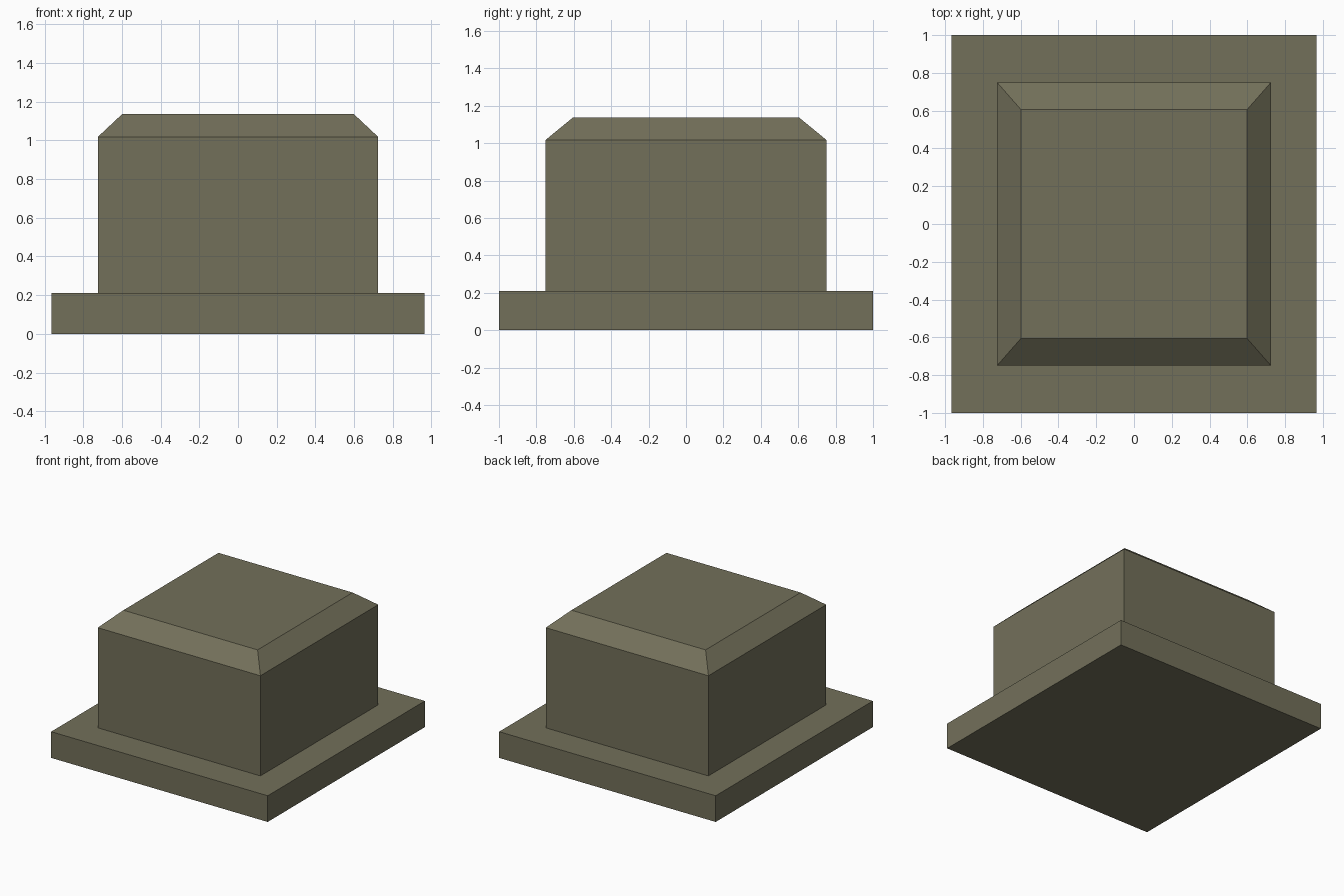
import bpy, bmesh

if "Cube" in bpy.data.objects:
    bpy.data.objects.remove(bpy.data.objects["Cube"])

mat = bpy.data.materials.new("olive grey")
mat.diffuse_color = (0.171, 0.162, 0.102, 1.0)
mat.use_nodes = True
mat.node_tree.nodes["Principled BSDF"].inputs["Base Color"].default_value = mat.diffuse_color


def stacked_block(name, sections):
    """Closed solid lofted through centred rectangles (half_x, half_y, z)."""
    bm = bmesh.new()
    rings = [[bm.verts.new((sx * hx, sy * hy, z))
              for sx, sy in ((-1, -1), (1, -1), (1, 1), (-1, 1))]
             for hx, hy, z in sections]
    for low, high in zip(rings, rings[1:]):
        for i in range(4):
            j = (i + 1) % 4
            bm.faces.new((low[i], low[j], high[j], high[i]))
    bm.faces.new(rings[0][::-1])
    bm.faces.new(rings[-1])
    bmesh.ops.recalc_face_normals(bm, faces=bm.faces)
    mesh = bpy.data.meshes.new(name)
    bm.to_mesh(mesh)
    bm.free()
    mesh.materials.append(mat)
    obj = bpy.data.objects.new(name, mesh)
    bpy.context.collection.objects.link(obj)
    return obj


# Stepped plinth: wide base slab, ledge, upright body and chamfered top
stacked_block("plinth", [
    (0.965, 1.0, 0.0),
    (0.965, 1.0, 0.211),
    (0.725, 0.75, 0.211),
    (0.725, 0.75, 1.018),
    (0.598, 0.605, 1.137),
])
